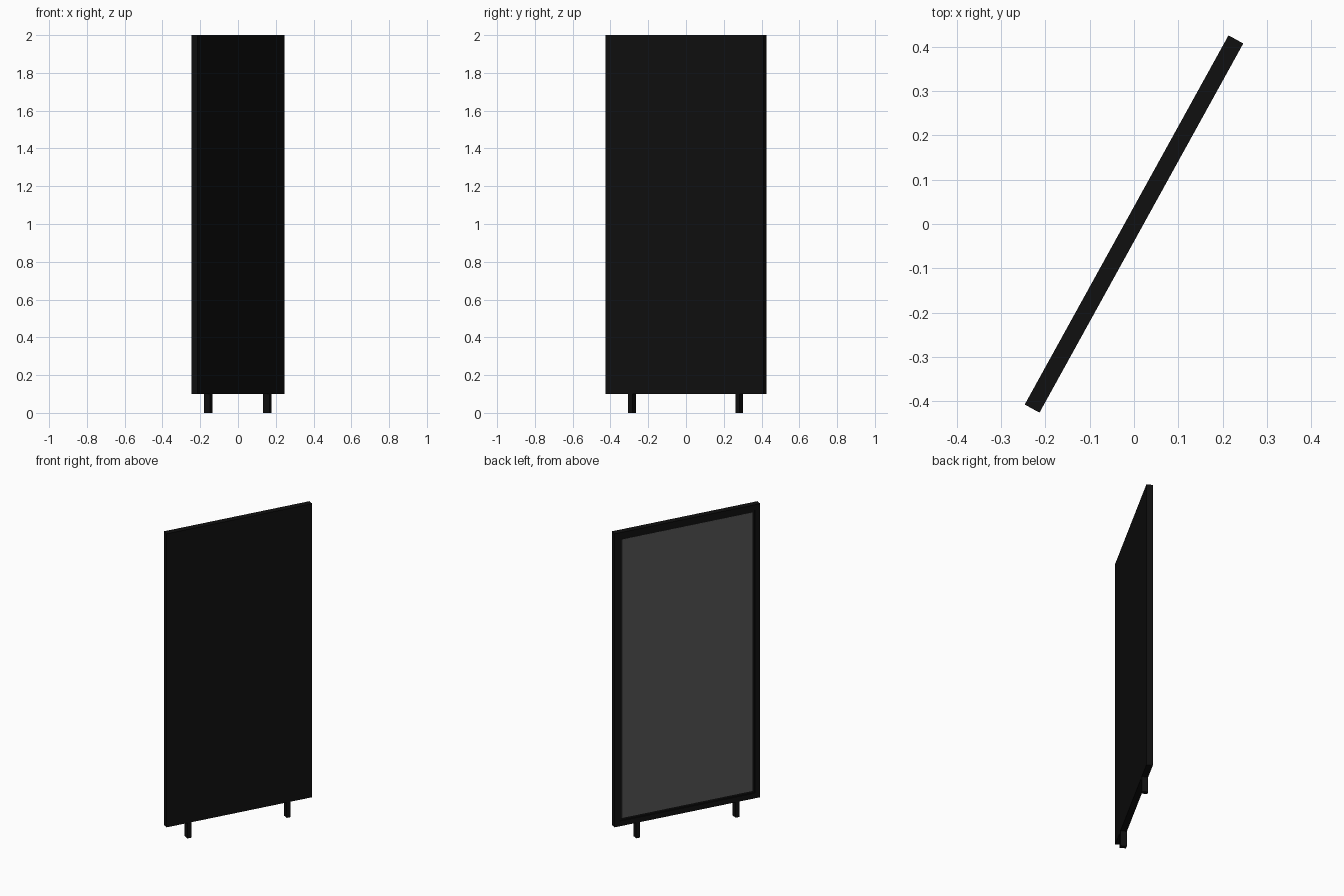
import bpy, bmesh, math
from mathutils import Matrix, Vector

if "Cube" in bpy.data.objects:
    bpy.data.objects.remove(bpy.data.objects["Cube"])

ROT = Matrix.Rotation(math.radians(61.1), 4, 'Z')  # whole stand is turned about z
L, T, Z0, Z1 = 0.951, 0.038, 0.10, 2.0             # panel length, thickness, bottom, top


def material(name, v):
    m = bpy.data.materials.new(name)
    m.diffuse_color = (v, v, v, 1)
    m.use_nodes = True
    m.node_tree.nodes["Principled BSDF"].inputs["Base Color"].default_value = m.diffuse_color
    return m


black = material("black", 0.005)
grey = material("screen grey", 0.09)


def finish(name, bm, mat):
    bm.transform(ROT)
    me = bpy.data.meshes.new(name)
    bm.to_mesh(me)
    bm.free()
    me.materials.append(mat)
    ob = bpy.data.objects.new(name, me)
    bpy.context.collection.objects.link(ob)
    return ob


def box(size, centre):
    bm = bmesh.new()
    bmesh.ops.create_cube(bm, size=1)
    bmesh.ops.scale(bm, vec=size, verts=bm.verts)
    bmesh.ops.translate(bm, vec=centre, verts=bm.verts)
    return bm


# Housing: slab with a shallow bezel recess on the display side (local +y)
bm = box((L, T, Z1 - Z0), (0, 0, (Z0 + Z1) / 2))
bm.normal_update()
face = max(bm.faces, key=lambda f: f.normal.y)
bmesh.ops.inset_region(bm, faces=[face], thickness=0.048)
inner = bmesh.ops.inset_region(bm, faces=[face], thickness=0.0005, depth=-0.005)
finish("housing", bm, black)

# Screen plate lying in the recess
finish("screen", box((L - 0.097, 0.002, Z1 - Z0 - 0.097),
                     (0, T / 2 - 0.005, (Z0 + Z1) / 2)), grey)

# Two short feet
for side, x in (("left", -0.327), ("right", 0.322)):
    finish(side + "_foot", box((0.026, 0.037, Z0), (x, 0, Z0 / 2)), black)
